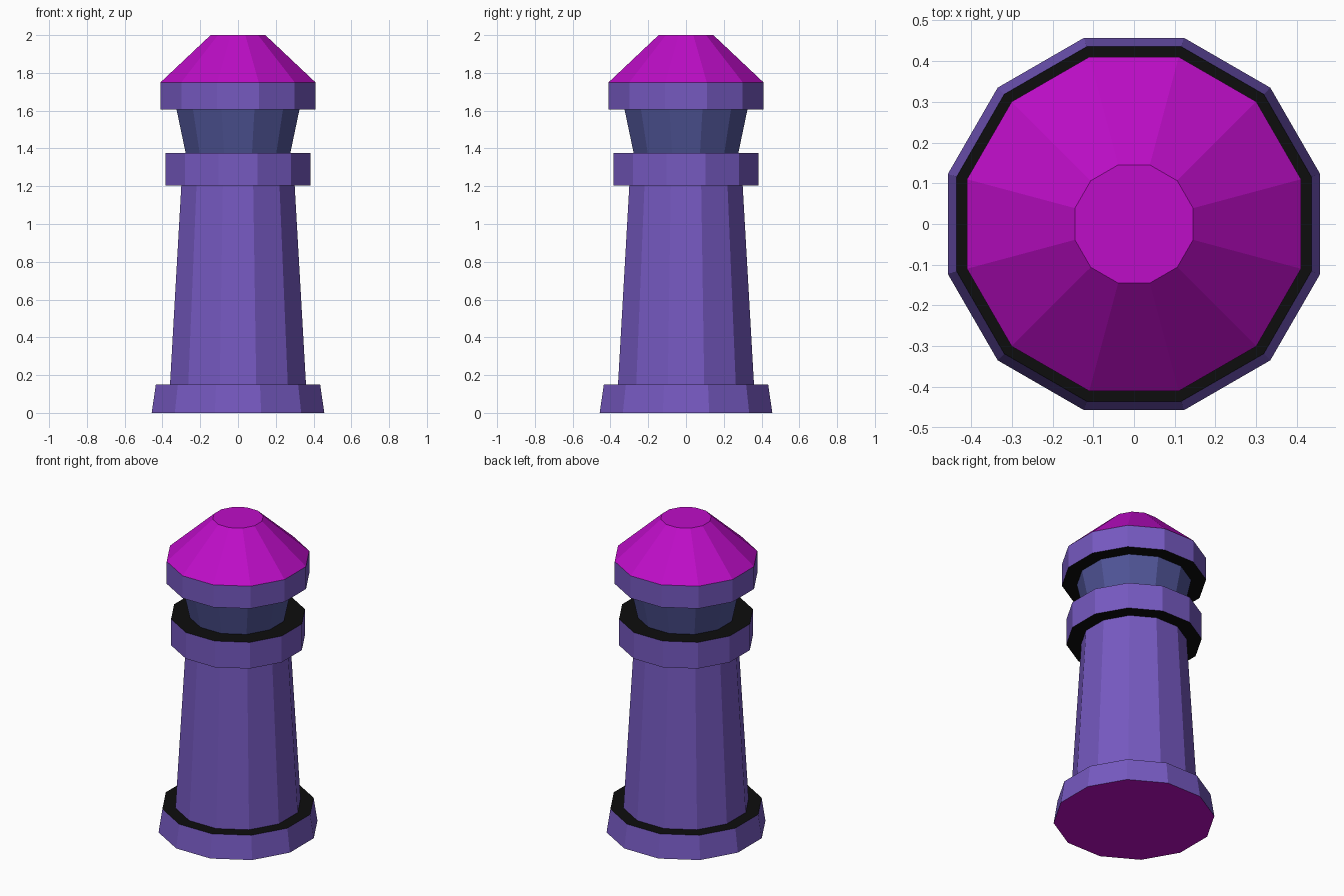
import bpy
import bmesh
from math import cos, sin, pi

SIDES = 12

cube = bpy.data.objects.get("Cube")
if cube:
    bpy.data.objects.remove(cube, do_unlink=True)


def make_material(name, rgb):
    mat = bpy.data.materials.new(name)
    mat.use_nodes = True
    colour = (*rgb, 1.0)
    mat.diffuse_color = colour
    mat.node_tree.nodes["Principled BSDF"].inputs["Base Color"].default_value = colour
    return mat


purple = make_material("purple wall", (0.18, 0.10, 0.53))
magenta = make_material("magenta roof", (0.51, 0.004, 0.57))
blue = make_material("blue glass", (0.08, 0.09, 0.31))
black = make_material("black ledge", (0.004, 0.004, 0.004))


def tier(name, profile, mats, cap=None, cap_mat=None):
    """Twelve-sided band through (flat radius, height) points, one material per
    segment; cap is the index of the profile point closed with a flat face."""
    bm = bmesh.new()
    rings = []
    for flat_radius, z in profile:
        r = flat_radius / cos(pi / SIDES)
        angles = [(i + 0.5) * 2 * pi / SIDES for i in range(SIDES)]
        rings.append([bm.verts.new((r * cos(a), r * sin(a), z)) for a in angles])

    slots = list(dict.fromkeys(mats + ([cap_mat] if cap_mat else [])))
    for lower, upper, mat in zip(rings, rings[1:], mats):
        for i in range(SIDES):
            j = (i + 1) % SIDES
            face = bm.faces.new((lower[i], lower[j], upper[j], upper[i]))
            face.material_index = slots.index(mat)
    if cap is not None:
        ring = rings[cap]
        face = bm.faces.new(ring if cap else ring[::-1])
        face.material_index = slots.index(cap_mat)

    mesh = bpy.data.meshes.new(name)
    bm.to_mesh(mesh)
    bm.free()
    for mat in slots:
        mesh.materials.append(mat)
    obj = bpy.data.objects.new(name, mesh)
    bpy.context.collection.objects.link(obj)
    return obj


# Flared foot with its ledge and closed underside
tier("base", [(0.457, 0), (0.435, 0.15), (0.36, 0.15)], [purple, black],
     cap=0, cap_mat=magenta)

# Tapering tower
tier("shaft", [(0.36, 0.15), (0.30, 1.205)], [purple])

# Balcony block with ledges below and above
tier("gallery", [(0.30, 1.205), (0.385, 1.205), (0.385, 1.375), (0.277, 1.375)],
     [black, purple, black])

# Lamp room widening upward
tier("lantern", [(0.277, 1.375), (0.325, 1.605)], [blue])

# Overhanging rim under the roof
tier("eave", [(0.325, 1.605), (0.41, 1.605), (0.41, 1.75)], [black, purple])

# Sloped roof with flat top
tier("roof", [(0.41, 1.75), (0.145, 2)], [magenta], cap=-1, cap_mat=magenta)
